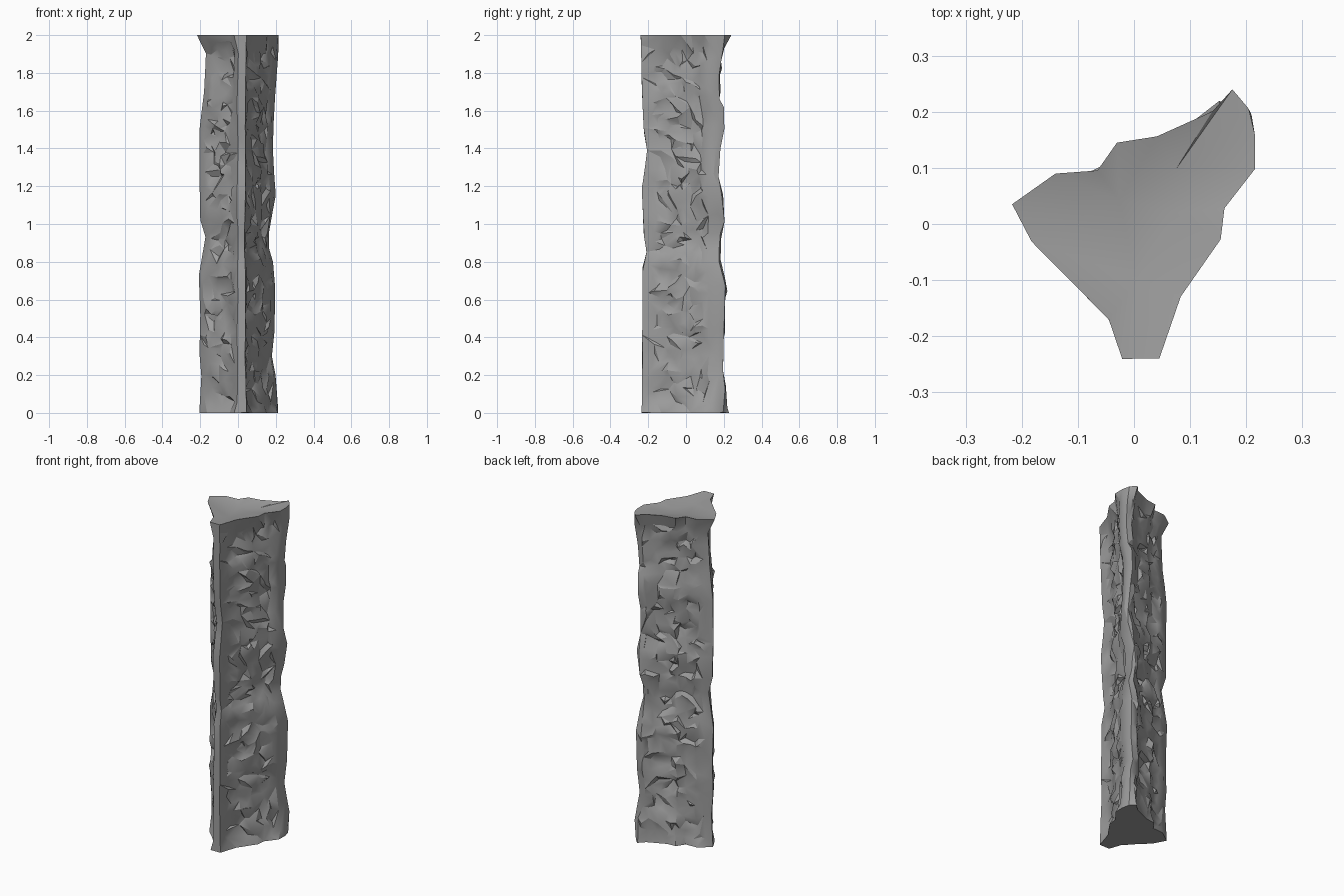
import bpy, bmesh, math, random
from mathutils import Vector, noise

if "Cube" in bpy.data.objects:
    bpy.data.objects.remove(bpy.data.objects["Cube"])

random.seed(4)

# Three-cornered cross-section, anticlockwise from the front corner
SECTION = [(-.02, -.24), (.045, -.24), (.08, -.13), (.125, -.07), (.155, -.02), (.16, .03),
           (.215, .10), (.215, .17), (.205, .205), (.175, .24), (.14, .20), (.04, .155),
           (-.03, .145), (-.065, .095), (-.14, .09), (-.217, .035), (-.18, -.035),
           (-.115, -.095), (-.045, -.17)]
CORNERS = [Vector((.01, -.24)), Vector((.2, .17)), Vector((-.21, .035))]

# Silhouette reach (height, distance) on each side
LEFT = [(0, .205), (.2, .195), (.32, .205), (.5, .20), (.73, .21), (.85, .185), (.95, .175),
        (1.02, .20), (1.25, .205), (1.5, .205), (1.7, .18), (1.9, .17), (2, .217)]
RIGHT = [(0, .21), (.2, .195), (.3, .175), (.45, .19), (.68, .19), (.8, .18), (.87, .16),
         (.95, .16), (1.15, .195), (1.4, .18), (1.65, .19), (1.85, .205), (2, .215)]
FRONT = [(0, .235), (.78, .23), (.85, .21), (.95, .225), (1.2, .235), (1.38, .205),
         (1.5, .225), (1.7, .235), (2, .24)]
BACK = [(0, .23), (.15, .23), (.22, .215), (.68, .23), (.8, .20), (.92, .20), (1, .225),
        (1.15, .215), (1.25, .19), (1.4, .2), (1.5, .225), (1.62, .22), (1.66, .195),
        (1.85, .20), (2, .242)]


def reach(table, z):
    for (z0, a), (z1, b) in zip(table, table[1:]):
        if z <= z1:
            return a + (b - a) * (z - z0) / (z1 - z0)
    return table[-1][1]


def resample(points, step):
    out = []
    for a, b in zip(points, points[1:] + points[:1]):
        a, b = Vector(a), Vector(b)
        n = max(1, round((b - a).length / step))
        for i in range(n):
            out.append(a.lerp(b, i / n))
    return out


def smooth(a, b, v):
    t = min(1, max(0, (v - a) / (b - a)))
    return t * t * (3 - 2 * t)


def face_weight(q):
    """0 at the three corners, 1 on the broad faces."""
    return smooth(.03, .10, min((q - c).length for c in CORNERS))


def near_to(q, x, y, radius):
    return 1 - smooth(0, radius, (q - Vector((x, y))).length)


def chip(p, size):
    """Flat tilted facet per voronoi cell, wider than tall."""
    s = Vector((p.x, p.y, p.z * 1.4)) / size
    seed = noise.voronoi(s)[1][0]
    tilt = noise.cell_vector(seed * 7.3) * 2 - Vector((1, 1, 1))
    high = noise.cell(seed * 11.7 + Vector((5, 9, 2)))
    return high * .4 + tilt.dot(s - seed) * .8


ring = resample(SECTION, .016)
count, levels = len(ring), 125
bm = bmesh.new()
rows = []

# Rock shaft: stacked rings with chipped faces and calmer corners
for k in range(levels + 1):
    z = 2 * k / levels
    sx0, sx1 = reach(LEFT, z) / .217, reach(RIGHT, z) / .215
    sy0, sy1 = reach(FRONT, z) / .24, reach(BACK, z) / .242
    ends = smooth(0, .06, z) * smooth(0, .1, 2 - z)
    wobble = .012 * ends * noise.noise(Vector((2, 7, z * 4)))
    row = []
    for i, q in enumerate(ring):
        t = (ring[(i + 2) % count] - ring[i - 2]).normalized()
        face = face_weight(q)
        # faces even out below the top, and the corners sharpen
        near = sum((ring[(i + o) % count] for o in (-4, -2, 0, 2, 4)), Vector((0, 0))) / 5
        soft = q.lerp(near, .6 * ends * face)
        soft.x -= .010 * ends * near_to(q, .215, .1, .06)
        soft += Vector((.013, .013)) * ends * near_to(q, .207, .2, .05)
        soft.x += (.016 * ends + wobble) * near_to(q, -.02, -.24, .06)
        x = soft.x * (sx0 if soft.x < 0 else sx1)
        y = soft.y * (sy0 if soft.y < 0 else sy1)
        p = Vector((x, y, z))
        d = chip(p, .11) * .013 + chip(p + Vector((3, 1, 4)), .06) * .008
        d += noise.noise(Vector((x * 3, y * 3, z * 6))) * .014 - .012
        d *= ends * (.1 + .9 * face)
        row.append(bm.verts.new((x + t.y * d, y - t.x * d, z)))
    rows.append(row)

# Shallow dish in the top
for scale, drop in ((.75, .008), (.4, .018)):
    rows.append([bm.verts.new((v.co.x * scale, v.co.y * scale, 2 - drop))
                 for v in rows[levels]])

for lo, hi in zip(rows, rows[1:]):
    for i in range(count):
        j = (i + 1) % count
        bm.faces.new((lo[i], lo[j], hi[j], hi[i]))
bm.faces.new(rows[-1])
bm.faces.new(rows[0][::-1])
bmesh.ops.triangulate(bm, faces=bm.faces[:])
bmesh.ops.recalc_face_normals(bm, faces=bm.faces[:])

mesh = bpy.data.meshes.new("rock_pillar")
bm.to_mesh(mesh)
bm.free()
pillar = bpy.data.objects.new("rock_pillar", mesh)
bpy.context.collection.objects.link(pillar)
bpy.context.view_layer.objects.active = pillar
pillar.select_set(True)

# Irregular low-poly facets, roughened a little on the faces
dec = pillar.modifiers.new("facets", 'DECIMATE')
dec.ratio = .1
bpy.ops.object.modifier_apply(modifier=dec.name)
for v in pillar.data.vertices:
    if .03 < v.co.z < 1.95:
        w = .005 * face_weight(v.co.xy)
        v.co += Vector((random.uniform(-w, w), random.uniform(-w, w), random.uniform(-w, w)))
    v.co.z = min(2, max(0, v.co.z))
bpy.ops.object.shade_smooth_by_angle(angle=math.radians(27))

# Dark stone
stone = bpy.data.materials.new("dark_stone")
stone.diffuse_color = (.34, .34, .34, 1)
stone.use_nodes = True
stone.node_tree.nodes["Principled BSDF"].inputs["Base Color"].default_value = stone.diffuse_color
pillar.data.materials.append(stone)
